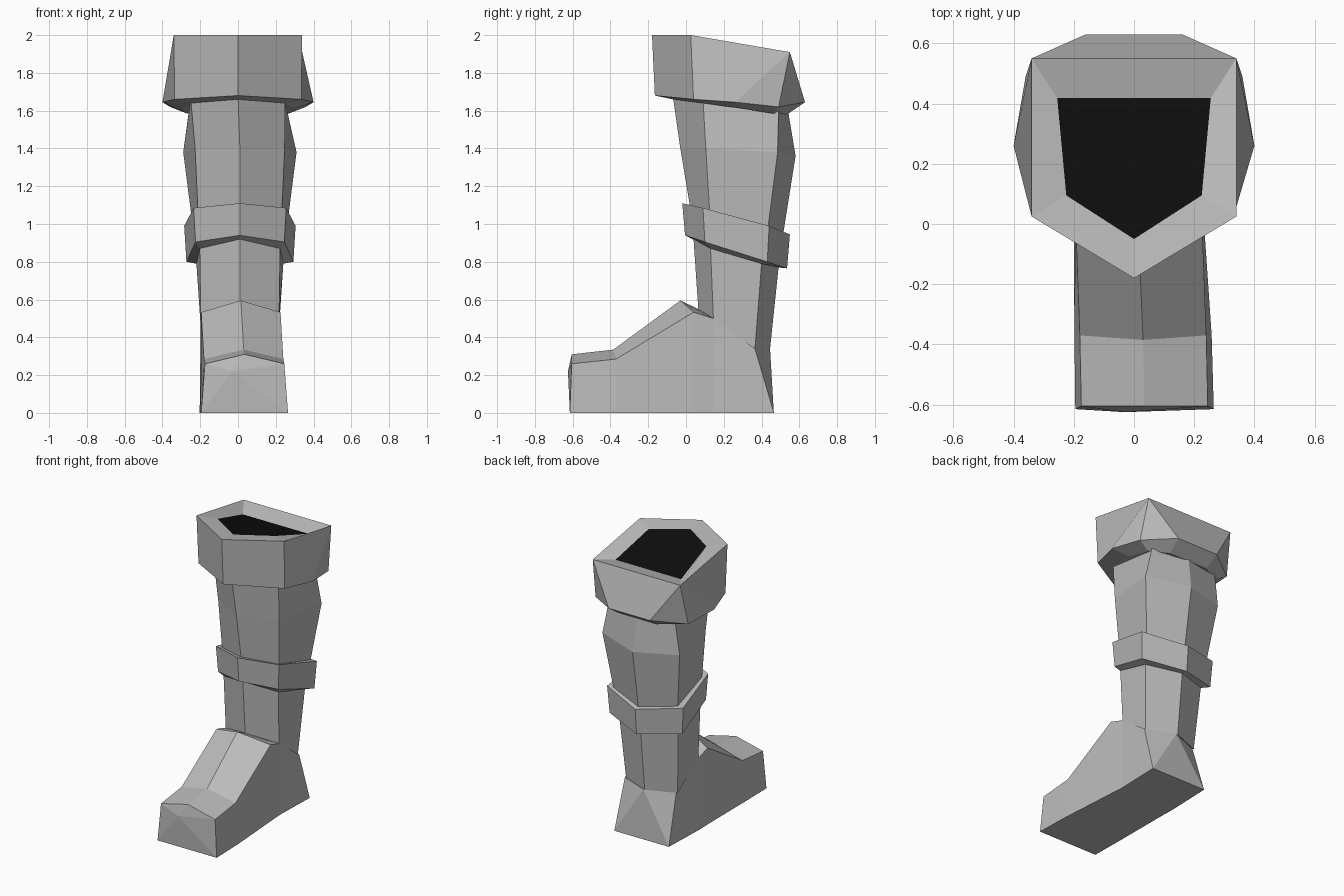
import bpy
import bmesh

default_cube = bpy.data.objects.get("Cube")
if default_cube:
    bpy.data.objects.remove(default_cube, do_unlink=True)


def make_material(name, value):
    """Create one flat grey material."""
    material = bpy.data.materials.new(name)
    colour = (value, value, value, 1)
    material.diffuse_color = colour
    material.use_nodes = True
    shader = material.node_tree.nodes["Principled BSDF"]
    shader.inputs["Base Color"].default_value = colour
    shader.inputs["Roughness"].default_value = 0.8
    return material


leather = make_material("grey leather", 0.5)
hollow = make_material("black opening", 0.004)


def mirrored(half, shift=0.0):
    """Turn a right half (front to back) into a closed ring, moved along x."""
    left = [(-x, y, z) for x, y, z in reversed(half) if x > 0]
    return [(x + shift, y, z) for x, y, z in half + left]


def loft(name, rings, cap_start=True, cap_end=True, end_colour=0):
    """Skin a stack of rings that share one point count, and close the ends."""
    mesh = bpy.data.meshes.new(name)
    bm = bmesh.new()
    loops = [[bm.verts.new(point) for point in ring] for ring in rings]
    count = len(loops[0])
    for low, high in zip(loops, loops[1:]):
        for i in range(count):
            j = (i + 1) % count
            bm.faces.new((low[i], low[j], high[j], high[i]))
    if cap_start:
        bm.faces.new(loops[0])
    if cap_end:
        bm.faces.new(loops[-1]).material_index = end_colour
    # Points that share a place collapse, which turns quads into triangles
    bmesh.ops.remove_doubles(bm, verts=bm.verts, dist=0.0005)
    bmesh.ops.recalc_face_normals(bm, faces=bm.faces)
    bm.to_mesh(mesh)
    bm.free()
    mesh.materials.append(leather)
    mesh.materials.append(hollow)
    part = bpy.data.objects.new(name, mesh)
    bpy.context.collection.objects.link(part)
    return part


# Leg shaft: six-sided rings with a front ridge and a back ridge
ankle = mirrored([(0, .065, .55), (.207, .145, .5), (.2, .365, .34), (0, .445, .34)], .01)
strap_low = mirrored([(0, .04, .92), (.213, .13, .87), (.23, .4, .79), (0, .49, .77)], .01)
strap_high = mirrored([(0, .02, 1.1), (.222, .125, 1.07), (.25, .435, .99), (0, .515, .95)], .01)
calf = mirrored([(0, -.03, 1.4), (.237, .105, 1.4), (.3, .485, 1.38), (0, .58, 1.36)], .01)
knee = mirrored([(0, -.07, 1.68), (.25, .09, 1.66), (.26, .49, 1.6), (0, .54, 1.6)])
loft("leg_shaft", [ankle, strap_low, strap_high, calf, knee])

# Strap: a tilted band with sloping lips that meet the shaft
band_low = mirrored([(0, -.005, .94), (.235, .1, .905), (.283, .43, .8), (0, .535, .765)], .01)
band_high = mirrored([(0, -.02, 1.11), (.245, .09, 1.085), (.295, .44, .99), (0, .55, .945)], .01)
loft("strap", [strap_low, band_low, band_high, strap_high], False, False)


# Foot: cross-sections from toe to heel, each with a ridge and two walls
def foot_section(width, shoulder, ridge, sole, shift):
    (ridge_y, ridge_z), (side_y, side_z), (sole_width, sole_y) = ridge, shoulder, sole
    return mirrored([(0, ridge_y, ridge_z), (width, side_y, side_z),
                     (sole_width, sole_y, 0)], shift)


foot = loft("foot", [
    foot_section(.21, (-.605, .26), (-.605, .31), (.23, -.615), .035),
    foot_section(.21, (-.37, .285), (-.385, .335), (.228, -.37), .03),
    foot_section(.21, (.04, .533), (-.03, .595), (.215, .04), .015),
    foot_section(.207, (.145, .5), (.065, .55), (.213, .145), .01),
    foot_section(.2, (.365, .34), (.445, .34), (.212, .465), .02),
], True, False)

# Heel: triangles fanned from the back ridge down to the sole corners
bm = bmesh.new()
bm.from_mesh(foot.data)
rim = sorted((v for v in bm.verts if v.co.y > 0.3), key=lambda v: v.co.x)
left_sole, right_sole = [v for v in rim if v.co.z < 0.1]
left_wall, back_ridge, right_wall = [v for v in rim if v.co.z > 0.1]
bm.faces.new((left_sole, left_wall, back_ridge))
bm.faces.new((left_sole, back_ridge, right_sole))
bm.faces.new((right_sole, back_ridge, right_wall))
# The toe front bulges very slightly around a middle point
toe = [f for f in bm.faces if all(v.co.y < -0.6 for v in f.verts)]
for vert in bmesh.ops.poke(bm, faces=toe)["verts"]:
    vert.co = (-.03, -.625, .22)
bmesh.ops.recalc_face_normals(bm, faces=bm.faces)
bm.to_mesh(foot.data)
bm.free()

# Cuff: nine points below, five above, with a dark opening inside the rim
under = mirrored([(0, -.07, 1.66), (.25, .09, 1.64), (.295, .3, 1.61),
                  (.27, .46, 1.585), (.15, .535, 1.58)])
hem = mirrored([(0, -.165, 1.68), (.335, .04, 1.66), (.4, .26, 1.645),
                (.36, .49, 1.62), (.16, .63, 1.645)])


def five_sided(front, side, back):
    return mirrored([front, side, back, back, back])


brim = five_sided((0, -.18, 2), (.34, .025, 2), (.34, .55, 1.91))
opening = five_sided((0, -.05, 1.985), (.225, .095, 1.98), (.255, .418, 1.88))
loft("cuff", [under, hem, brim, opening], True, True, 1)
